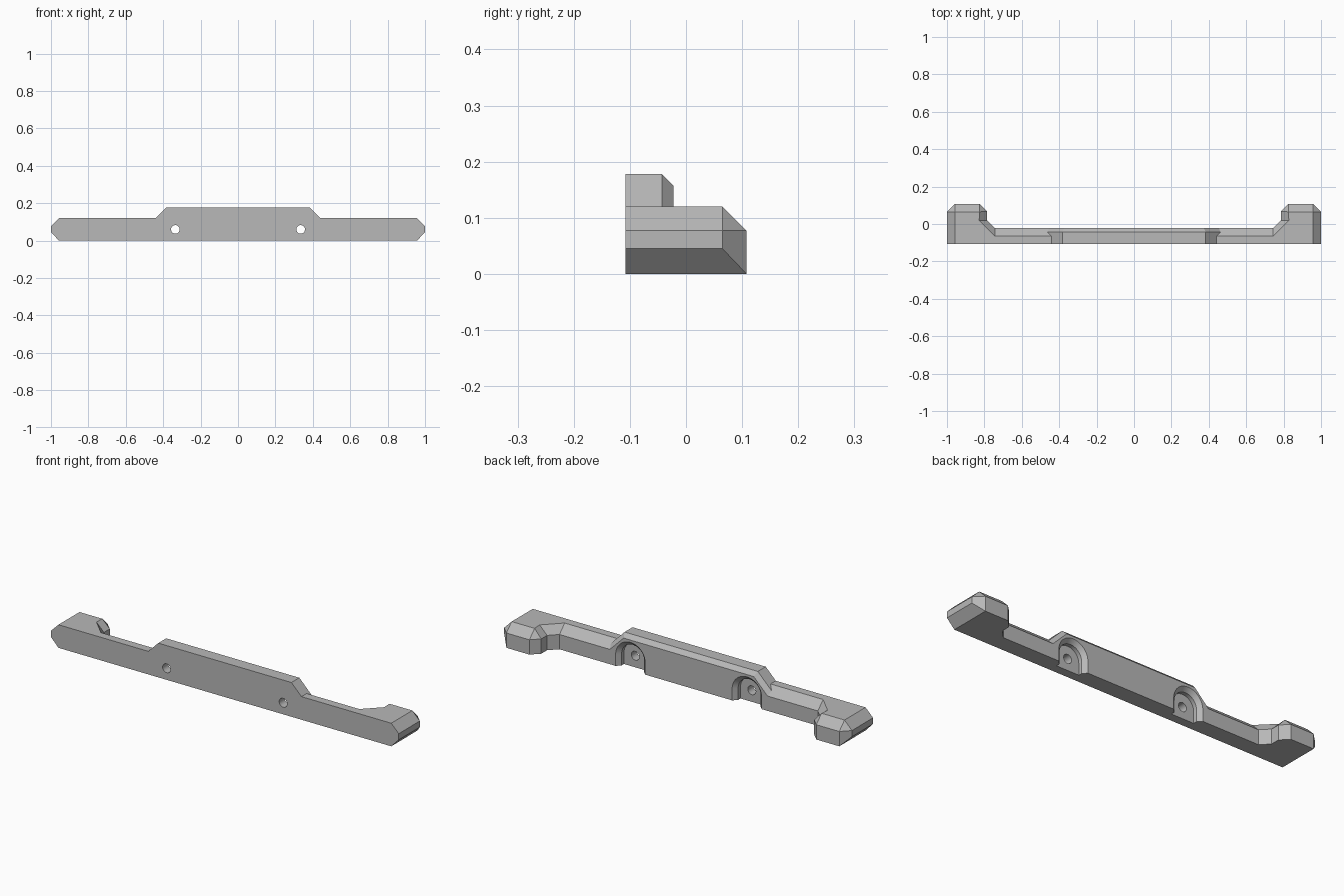
import bpy, bmesh, math

old = bpy.data.objects.get("Cube")
if old:
    bpy.data.objects.remove(old, do_unlink=True)

grey = bpy.data.materials.new("plain_grey")
grey.use_nodes = True
grey.diffuse_color = (0.48, 0.48, 0.48, 1)
grey.node_tree.nodes["Principled BSDF"].inputs["Base Color"].default_value = (0.48, 0.48, 0.48, 1)


def loft(name, rings):
    """Join matching rings of points into a closed solid, merging repeated points."""
    bm = bmesh.new()
    seen = {}

    def vert(p):
        key = tuple(round(c, 5) for c in p)
        if key not in seen:
            seen[key] = bm.verts.new(key)
        return seen[key]

    def face(points):
        vs = list(dict.fromkeys(vert(p) for p in points))
        if len(vs) > 2:
            bm.faces.new(vs)

    for low, high in zip(rings, rings[1:]):
        n = len(low)
        for i in range(n):
            j = (i + 1) % n
            face([low[i], low[j], high[j], high[i]])
    face(rings[0][::-1])
    face(rings[-1])
    bmesh.ops.recalc_face_normals(bm, faces=bm.faces)
    mesh = bpy.data.meshes.new(name)
    bm.to_mesh(mesh)
    bm.free()
    obj = bpy.data.objects.new(name, mesh)
    bpy.context.collection.objects.link(obj)
    mesh.materials.append(grey)
    return obj


def boolean(target, tool, operation):
    mod = target.modifiers.new(tool.name, 'BOOLEAN')
    mod.operation = operation
    mod.solver = 'EXACT'
    mod.object = tool
    bpy.context.view_layer.objects.active = target
    bpy.ops.object.modifier_apply(modifier=mod.name)
    bpy.data.objects.remove(tool, do_unlink=True)


def mirrored(half, z):
    full = half + [(-x, y) for x, y in reversed(half)]
    return [(x, y, z) for x, y in full]


# Long bar with swept-back ends: outlines stacked to form the chamfers
front, back, rear = -0.108, -0.022, 0.108
inner = [(0.825, rear), (0.785, 0.068), (0.785, 0.02), (0.743, back)]
base = [(0.957, front), (0.957, rear), (0.957, rear)] + inner
wide = [(1, front), (1, 0.065), (0.957, rear)] + inner
top = [(0.957, front), (0.957, 0.065), (0.957, 0.065), (0.825, 0.065),
       (0.825, 0.065), (0.828, 0.02), (0.743, -0.065)]
bar = loft("bumper_bar", [mirrored(base, 0), mirrored(wide, 0.045),
                          mirrored(wide, 0.077), mirrored(top, 0.12)])


# Raised centre section with sloped shoulders and a chamfered back edge
def trapezoid(half_low, half_high, z_high, y):
    z_low = 0.06
    return [(half_low, y, z_low), (half_high, y, z_high),
            (-half_high, y, z_high), (-half_low, y, z_low)]


raised = loft("raised_centre", [trapezoid(0.5, 0.383, 0.178, front),
                                trapezoid(0.5, 0.383, 0.178, -0.043),
                                trapezoid(0.47, 0.374, 0.157, back)])
boolean(bar, raised, 'UNION')


# Arched bolt recesses, open at the bottom, with a through hole
def arch(cx, radius, y):
    pts = [(cx + radius, y, -0.05)]
    for i in range(25):
        a = math.pi * i / 24
        pts.append((cx + radius * math.cos(a), y, 0.06 + radius * math.sin(a)))
    return pts + [(cx - radius, y, -0.05)]


def circle(cx, radius, y):
    steps = [2 * math.pi * i / 32 for i in range(32)]
    return [(cx + radius * math.cos(a), y, 0.06 + radius * math.sin(a)) for a in steps]


for cx in (-0.335, 0.335):
    recess = loft("recess_cutter", [arch(cx, 0.065, -0.062), arch(cx, 0.065, -0.042),
                                    arch(cx, 0.085, back), arch(cx, 0.085, 0.02)])
    boolean(bar, recess, 'DIFFERENCE')
    hole = loft("hole_cutter", [circle(cx, 0.023, -0.2), circle(cx, 0.023, 0.05)])
    boolean(bar, hole, 'DIFFERENCE')

# Smooth arches and holes, crisp chamfers
bpy.ops.object.select_all(action='DESELECT')
bar.select_set(True)
bpy.context.view_layer.objects.active = bar
bpy.ops.object.shade_smooth_by_angle(angle=math.radians(20))
